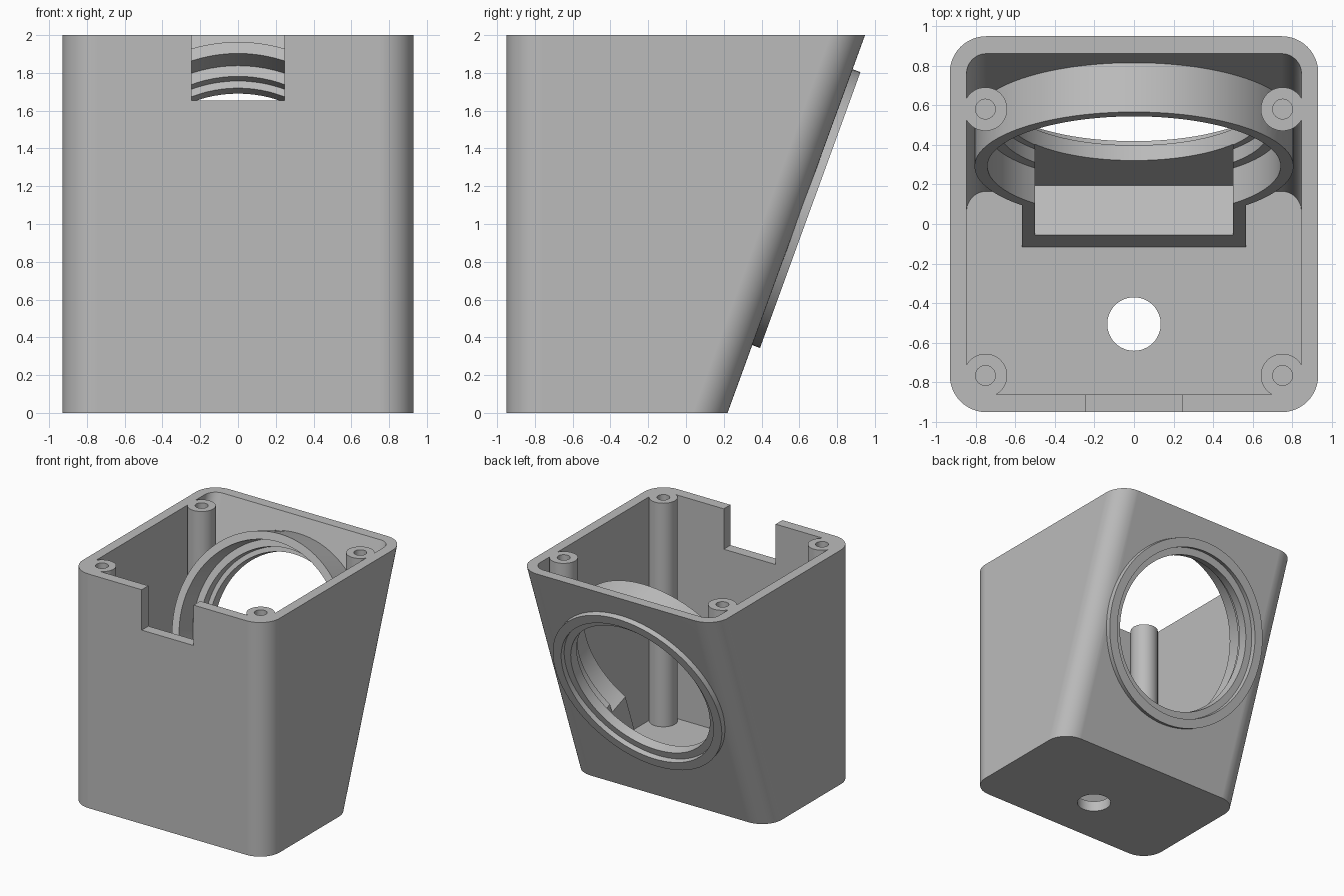
import bpy, bmesh
from math import sin, cos, pi, radians

if "Cube" in bpy.data.objects:
    bpy.data.objects.remove(bpy.data.objects["Cube"], do_unlink=True)

TILT = radians(20)               # lean of the back wall
SLOPE = sin(TILT) / cos(TILT)
BACK = 0.22                      # back edge of the wall at the ground
HUB_Z = 1.089                    # height of the opening centre on the wall
SEG = 96

plastic = bpy.data.materials.new("grey_plastic")
plastic.use_nodes = True
plastic.diffuse_color = (0.5, 0.5, 0.5, 1)
plastic.node_tree.nodes["Principled BSDF"].inputs["Base Color"].default_value = (0.5, 0.5, 0.5, 1)


def loft(name, rings):
    """Solid through matching rings of points, closed at both ends."""
    bm = bmesh.new()
    loops = [[bm.verts.new(p) for p in ring] for ring in rings]
    for a, b in zip(loops, loops[1:]):
        for i in range(len(a)):
            j = (i + 1) % len(a)
            bm.faces.new((a[i], a[j], b[j], b[i]))
    bm.faces.new(loops[0])
    bm.faces.new(loops[-1])
    bmesh.ops.recalc_face_normals(bm, faces=bm.faces)
    mesh = bpy.data.meshes.new(name)
    bm.to_mesh(mesh)
    bm.free()
    mesh.materials.append(plastic)
    obj = bpy.data.objects.new(name, mesh)
    bpy.context.collection.objects.link(obj)
    return obj


def combine(target, tool, operation="DIFFERENCE"):
    mod = target.modifiers.new("cut", "BOOLEAN")
    mod.operation, mod.solver, mod.object = operation, "EXACT", tool
    bpy.context.view_layer.objects.active = target
    bpy.ops.object.modifier_apply(modifier=mod.name)
    bpy.data.objects.remove(tool, do_unlink=True)


def rounded(half_x, y0, y1, r, z, steps=12):
    """Ring of a rounded rectangle at height z."""
    ring = []
    corners = ((half_x - r, y1 - r), (r - half_x, y1 - r),
               (r - half_x, y0 + r), (half_x - r, y0 + r))
    for k, (cx, cy) in enumerate(corners):
        for i in range(steps + 1):
            a = (k + i / steps) * pi / 2
            ring.append((cx + r * cos(a), cy + r * sin(a), z))
    return ring


def on_wall(x, s, t):
    """Point s up along the back wall and t outward from it."""
    return (x, BACK + HUB_Z * SLOPE + s * sin(TILT) + t * cos(TILT),
            HUB_Z + s * cos(TILT) - t * sin(TILT))


def lathe(name, profile):
    """Turned solid about the opening's axis, from (radius, t) pairs."""
    return loft(name, [[on_wall(r * cos(2 * pi * i / SEG), r * sin(2 * pi * i / SEG), t)
                        for i in range(SEG)] for r, t in profile])


def prism(name, half_x, outline):
    """Outline of (s, t) points extruded across x."""
    return loft(name, [[on_wall(x, s, t) for s, t in outline] for x in (-half_x, half_x)])


def post(name, x, y, r, bottom, top):
    """Upright cylinder; bottom gives the height of the lower end at y."""
    pts = [(x + r * cos(2 * pi * i / 48), y + r * sin(2 * pi * i / 48)) for i in range(48)]
    return loft(name, [[(px, py, bottom(py)) for px, py in pts],
                       [(px, py, top) for px, py in pts]])


# Outer shell with a leaning back
housing = loft("housing", [rounded(0.93, -0.95, BACK + SLOPE * z, 0.185, z) for z in (0, 2)])

# Hollow, leaving posts, sleeve and pocket standing in it
hollow = loft("hollow", [rounded(0.845, -0.86, 0.132 + SLOPE * z, 0.1, z) for z in (0.09, 2.1)])
spots = [(side * 0.75, y) for side in (-1, 1) for y in (-0.765, 0.58)]
for x, y in spots:
    if y < 0:
        foot = lambda py: 0.04
    else:
        foot = lambda py: (py - 0.175) / SLOPE
    combine(hollow, post("screw_post", x, y, 0.11, foot, 2.2))
combine(hollow, lathe("sleeve", [(0.805, -0.347), (0.805, 0.1)]))
combine(hollow, prism("pocket", 0.565, [(-0.5, -0.347), (-0.5, -0.05),
                                        (-1.13, -0.05), (-1.23, -0.347)]))
combine(housing, hollow)

# Raised flange on the back
combine(housing, lathe("flange", [(0.777, -0.04), (0.777, 0.044)]), "UNION")

# Stepped bore and the slot below it
combine(housing, lathe("bore", [(0.74, -0.36), (0.74, -0.157), (0.68, -0.157), (0.68, -0.085),
                                (0.64, -0.085), (0.64, 0), (0.7, 0), (0.7, 0.1)]))
combine(housing, prism("slot", 0.5, [(-0.3, -0.36), (-0.3, -0.082),
                                     (-1.01, -0.082), (-1.01, -0.36)]))

# Front notch, floor hole and screw holes
combine(housing, loft("notch", [[(x, y, z) for x, z in
                                 ((-0.245, 1.655), (0.245, 1.655), (0.245, 2.1), (-0.245, 2.1))]
                                for y in (-1, -0.8)]))
combine(housing, post("floor_hole", 0, -0.505, 0.135, lambda py: -0.1, 0.3))
for x, y in spots:
    combine(housing, post("screw_hole", x, y, 0.05, lambda py: 1.6, 2.2))

# Smooth curves, crisp edges
bpy.ops.object.select_all(action="DESELECT")
housing.select_set(True)
bpy.context.view_layer.objects.active = housing
bpy.ops.object.shade_smooth_by_angle(angle=radians(30))
weighted = housing.modifiers.new("weighted_normals", "WEIGHTED_NORMAL")
weighted.keep_sharp = True
